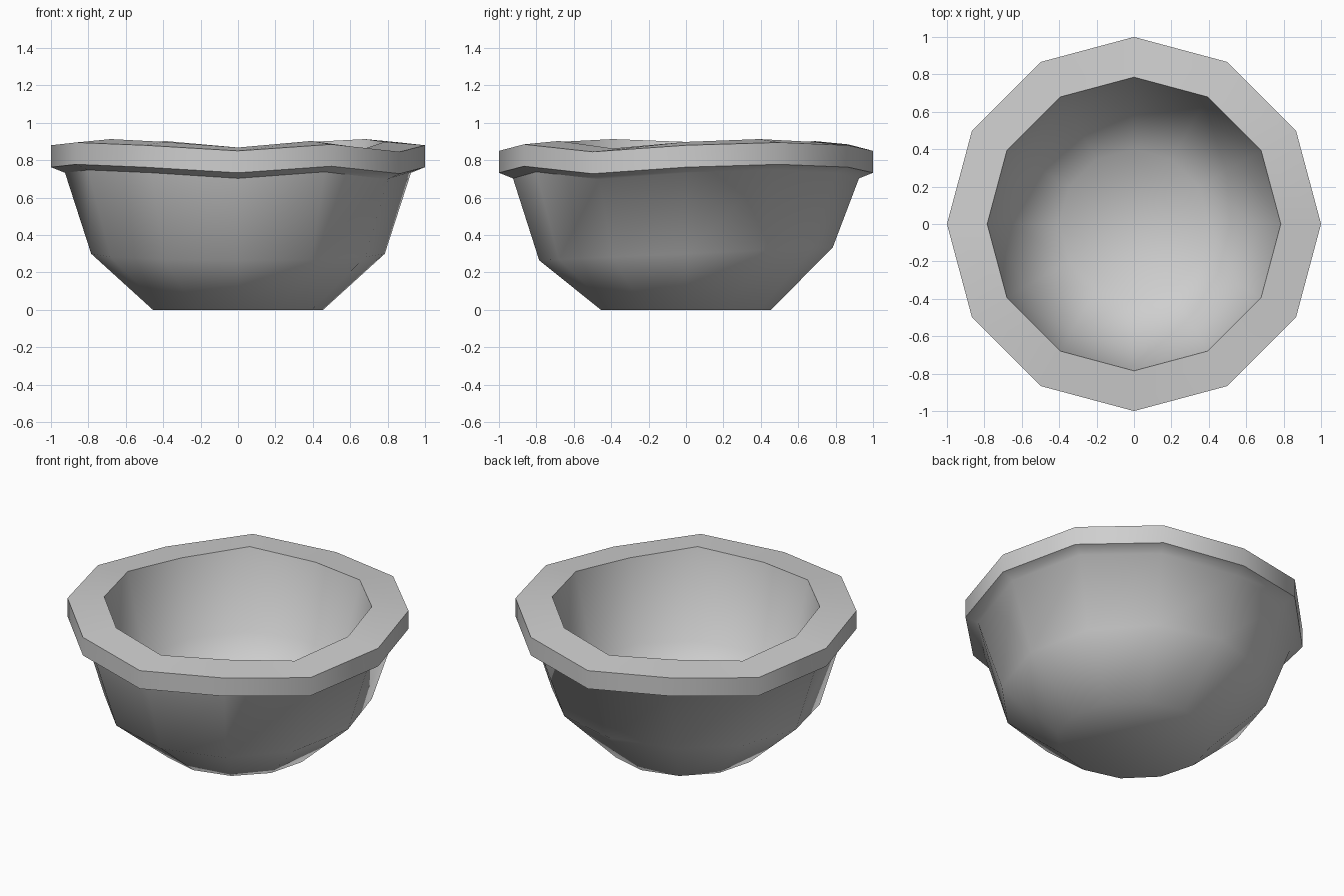
import bpy
import bmesh
from math import cos, sin, pi, radians

default = bpy.data.objects.get("Cube")
if default:
    bpy.data.objects.remove(default, do_unlink=True)

SIDES = 12
# Uneven rim height around half of the bowl; the other half repeats it
RIM = [0.88, 0.895, 0.88, 0.85, 0.885, 0.845]

# Cross-section from outer base to inner floor:
# radius, height, share of rim height, tilt towards the back
PROFILE = [
    (0.455, 0.0, 0, 0),       # outer base
    (0.785, 0.30, 0, 0.035),  # outer belly
    (0.925, -0.147, 1, 0),    # wall meets lip
    (1.0, -0.117, 1, 0),      # lip lower edge
    (1.0, 0.0, 1, 0),         # lip upper edge
    (0.785, 0.018, 1, 0),     # inner mouth
    (0.665, 0.38, 0, 0.035),  # inner belly
    (0.40, 0.14, 0, 0),       # inner floor
]


def make_ring(bm, radius, height, share, tilt):
    ring = []
    for i in range(SIDES):
        a = 2 * pi * i / SIDES
        z = height + share * RIM[i % len(RIM)] + tilt * sin(a)
        ring.append(bm.verts.new((radius * cos(a), radius * sin(a), z)))
    return ring


# Bowl surface
bm = bmesh.new()
rings = [make_ring(bm, *row) for row in PROFILE]
for low, high in zip(rings, rings[1:]):
    for i in range(SIDES):
        j = (i + 1) % SIDES
        bm.faces.new((low[i], low[j], high[j], high[i]))
bm.faces.new(rings[0][::-1])
bm.faces.new(rings[-1])
bmesh.ops.recalc_face_normals(bm, faces=bm.faces)

mesh = bpy.data.meshes.new("bowl")
bm.to_mesh(mesh)
bm.free()
bowl = bpy.data.objects.new("bowl", mesh)
bpy.context.collection.objects.link(bowl)

# Plain grey
grey = bpy.data.materials.new("light_grey")
grey.use_nodes = True
colour = (0.62, 0.62, 0.62, 1)
grey.diffuse_color = colour
grey.node_tree.nodes["Principled BSDF"].inputs["Base Color"].default_value = colour
mesh.materials.append(grey)

# Smooth walls, crisp rim
bpy.context.view_layer.objects.active = bowl
bowl.select_set(True)
bpy.ops.object.shade_smooth_by_angle(angle=radians(50))
